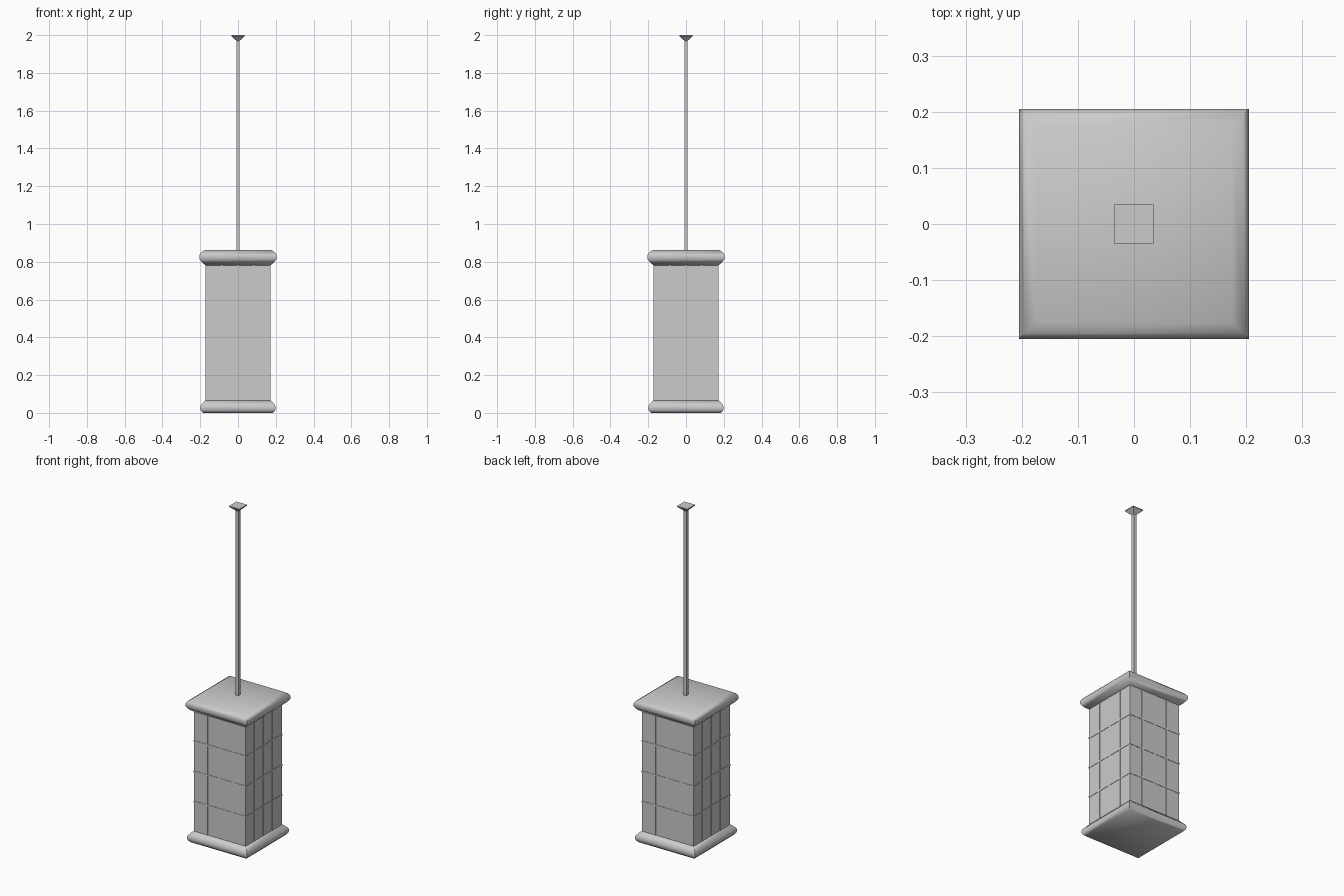
import bpy, bmesh, math

if "Cube" in bpy.data.objects:
    bpy.data.objects.remove(bpy.data.objects["Cube"])


def finish(name, bm, smooth=False):
    bmesh.ops.recalc_face_normals(bm, faces=bm.faces)
    mesh = bpy.data.meshes.new(name)
    bm.to_mesh(mesh)
    bm.free()
    ob = bpy.data.objects.new(name, mesh)
    bpy.context.collection.objects.link(ob)
    if smooth:
        bpy.ops.object.select_all(action='DESELECT')
        ob.select_set(True)
        bpy.context.view_layer.objects.active = ob
        bpy.ops.object.shade_smooth_by_angle(angle=math.radians(55))
    return ob


def square_loft(name, profile, smooth=False):
    """Stack square rings given as (half width, z)."""
    bm = bmesh.new()
    rings = [[bm.verts.new((sx * h, sy * h, z))
              for sx, sy in ((-1, -1), (1, -1), (1, 1), (-1, 1))]
             for h, z in profile]
    for a, b in zip(rings, rings[1:]):
        for i in range(4):
            j = (i + 1) % 4
            bm.faces.new((a[i], a[j], b[j], b[i]))
    bm.faces.new(rings[0][::-1])
    bm.faces.new(rings[-1])
    return finish(name, bm, smooth)


def add_box(bm, x, y, z, sx, sy, sz):
    vs = bmesh.ops.create_cube(bm, size=1)["verts"]
    for v in vs:
        v.co = (x + v.co.x * sx, y + v.co.y * sy, z + v.co.z * sz)


HALF, LOW, HIGH = 0.171, 0.06, 0.785
BAR, PROUD = 0.01, 0.002

# moulded base and lid
square_loft("base", [(0.185, 0), (0.197, 0.014), (0.2, 0.028), (0.196, 0.042),
                     (0.175, 0.065)], True)
square_loft("lid", [(0.172, 0.781), (0.19, 0.796), (0.204, 0.815), (0.205, 0.835),
                    (0.195, 0.85), (0.175, 0.863)], True)

# glass box
square_loft("panes", [(HALF, LOW), (HALF, HIGH)])

# thin lattice on all four sides
bm = bmesh.new()
height, mid = HIGH - LOW, (HIGH + LOW) / 2
for k in (1, 2, 3):
    offset = HALF * (k / 2 - 1)
    for s in (-1, 1):
        add_box(bm, offset, s * HALF, mid, BAR, 2 * PROUD, height)
        add_box(bm, s * HALF, offset, mid, 2 * PROUD, BAR, height)
    w = 2 * (HALF + PROUD)
    add_box(bm, 0, 0, LOW + height * k / 4, w, w, BAR)
finish("lattice_bars", bm)

# hanging rod and ceiling mount
square_loft("hanging_rod", [(0.009, 0.85), (0.009, 1.98)])
square_loft("ceiling_mount", [(0.009, 1.97), (0.035, 1.995), (0.035, 2.0)])
